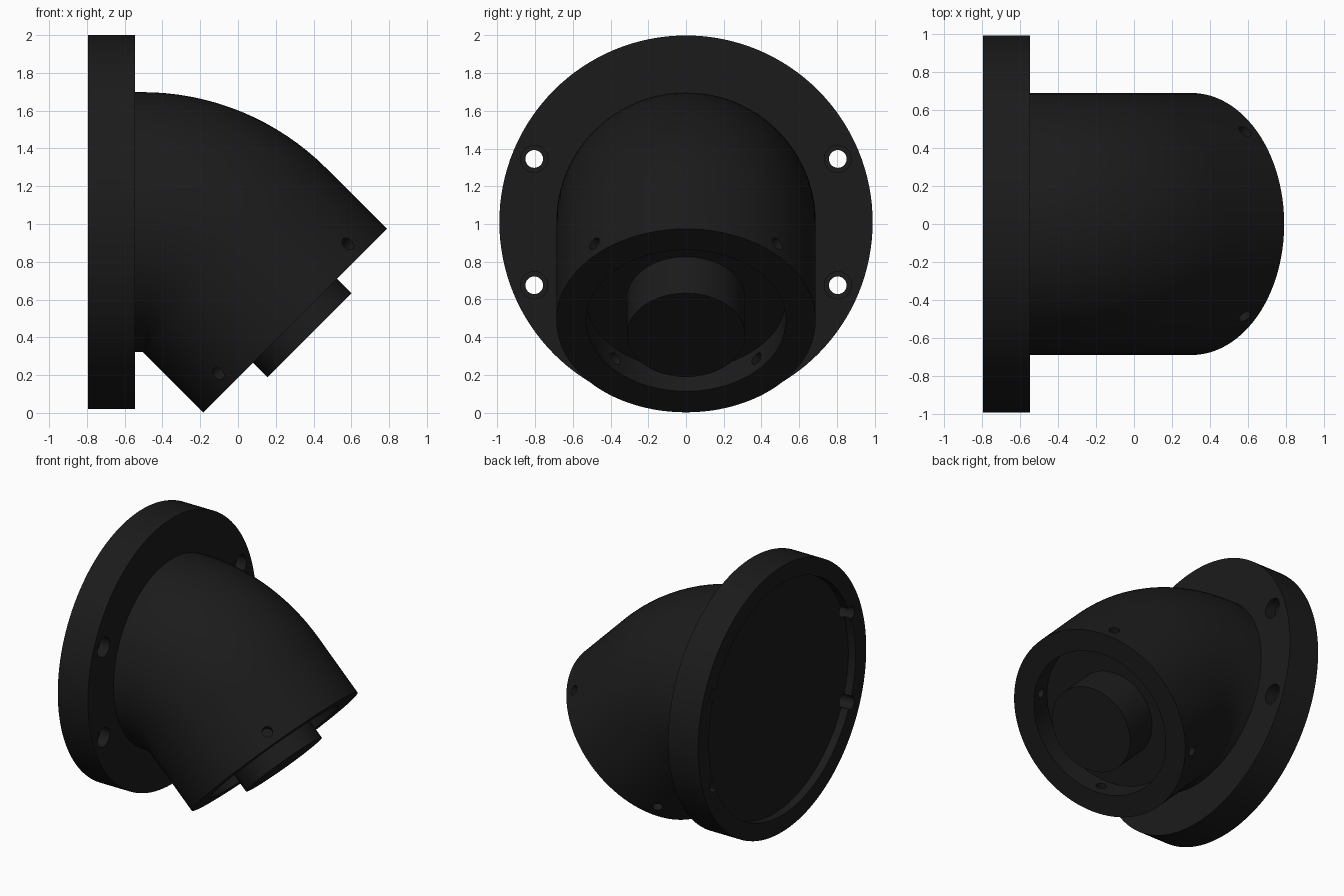
import bpy, bmesh
from math import sin, cos, pi, radians
from mathutils import Vector

if "Cube" in bpy.data.objects:
    bpy.data.objects.remove(bpy.data.objects["Cube"])

black = bpy.data.materials.new("matte_black")
black.diffuse_color = (0.011, 0.011, 0.011, 1)
black.use_nodes = True
black.node_tree.nodes["Principled BSDF"].inputs["Base Color"].default_value = black.diffuse_color

FLANGE_Z = 1.01
TUBE_R = 0.688
BEND_R = 0.69
BEND_C = Vector((-0.506, 0, FLANGE_Z - BEND_R))
AXIS = Vector((1, 0, -1)).normalized()          # outlet direction
UP = Vector((1, 0, 1)).normalized()             # across the outlet
ARC_END = BEND_C + UP * BEND_R
OUTLET = ARC_END + AXIS * 0.453                 # centre of outlet face
X = Vector((1, 0, 0))


def rod(name, a, b, r, segs=96):
    """Solid cylinder from point a to point b."""
    d = b - a
    bpy.ops.mesh.primitive_cylinder_add(vertices=segs, radius=r, depth=d.length,
                                        location=(a + b) / 2)
    ob = bpy.context.object
    ob.name = name
    ob.rotation_euler = d.to_track_quat('Z', 'Y').to_euler()
    return ob


def cut(target, cutters):
    """Subtract each cutter and remove it."""
    for c in cutters:
        c.hide_render = True
        bpy.context.view_layer.update()
        m = target.modifiers.new("cut", 'BOOLEAN')
        m.operation, m.solver, m.object = 'DIFFERENCE', 'EXACT', c
        bpy.context.view_layer.objects.active = target
        bpy.ops.object.modifier_apply(modifier=m.name)
        bpy.data.objects.remove(c)


def finish(ob):
    bpy.ops.object.select_all(action='DESELECT')
    ob.select_set(True)
    bpy.context.view_layer.objects.active = ob
    bpy.ops.object.shade_smooth_by_angle(angle=radians(30))
    ob.data.materials.clear()
    ob.data.materials.append(black)


# Flange: disc with shallow back recess and four counterbored bolt holes
flange = rod("flange", Vector((-0.793, 0, FLANGE_Z)), Vector((-0.545, 0, FLANGE_Z)), 0.99, 128)
cutters = [rod("recess", Vector((-0.9, 0, FLANGE_Z)), Vector((-0.733, 0, FLANGE_Z)), 0.865, 128)]
for sy in (-1, 1):
    for sz in (-1, 1):
        p = Vector((-0.545, sy * 0.805, FLANGE_Z + sz * 0.335))
        cutters.append(rod("bolt_hole", p - X * 0.4, p + X * 0.1, 0.047, 32))
        cutters.append(rod("counterbore", p - X * 0.08, p + X * 0.1, 0.072, 32))
cut(flange, cutters)
finish(flange)

# Elbow: circular section swept through a 45 degree bend
stations = [(Vector((-0.6, 0, FLANGE_Z)), Vector((0, 0, 1)))]
for i in range(17):
    a = radians(45) * i / 16
    n = Vector((sin(a), 0, cos(a)))
    stations.append((BEND_C + n * BEND_R, n))
stations.append((OUTLET, UP))
bm = bmesh.new()
N = 96
rings = [[bm.verts.new(c + n * TUBE_R * cos(2 * pi * k / N)
                       + Vector((0, TUBE_R * sin(2 * pi * k / N), 0))) for k in range(N)]
         for c, n in stations]
for r0, r1 in zip(rings, rings[1:]):
    for k in range(N):
        bm.faces.new((r0[k], r0[(k + 1) % N], r1[(k + 1) % N], r1[k]))
bm.faces.new(rings[0])
bm.faces.new(rings[-1])
bmesh.ops.recalc_face_normals(bm, faces=bm.faces)
mesh = bpy.data.meshes.new("elbow")
bm.to_mesh(mesh)
bm.free()
elbow = bpy.data.objects.new("elbow", mesh)
bpy.context.collection.objects.link(elbow)

# Outlet socket and four radial screw holes through its wall
DEPTH = 0.165
cutters = [rod("socket", OUTLET - AXIS * DEPTH, OUTLET + AXIS * 0.2, 0.53)]
c = OUTLET - AXIS * 0.09
for sy in (-1, 1):
    for su in (-1, 1):
        d = (Vector((0, sy, 0)) + UP * su).normalized()
        cutters.append(rod("screw_hole", c + d * 0.45, c + d * 0.8, 0.036, 24))
cut(elbow, cutters)
finish(elbow)

# Central spigot standing in the socket
finish(rod("spigot", OUTLET - AXIS * (DEPTH + 0.03), OUTLET + AXIS * 0.108, 0.314))
